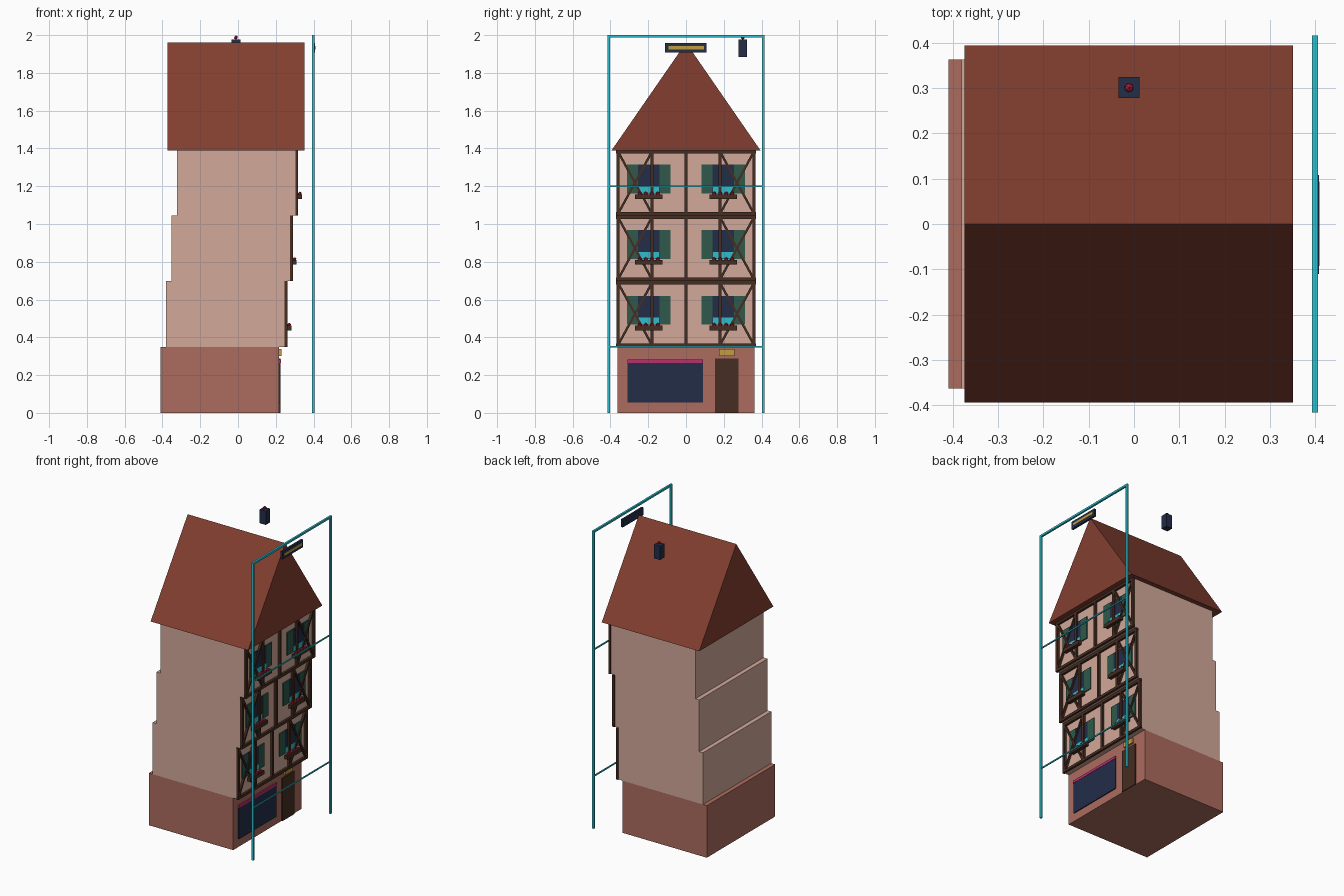
import bpy, bmesh, math
from mathutils import Matrix, Vector

if "Cube" in bpy.data.objects:
    bpy.data.objects.remove(bpy.data.objects["Cube"])


def material(name, hex_code):
    def linear(c):
        return c / 12.92 if c <= 0.04045 else ((c + 0.055) / 1.055) ** 2.4
    rgb = [linear(int(hex_code[i:i + 2], 16) / 255) for i in (0, 2, 4)]
    m = bpy.data.materials.new(name)
    m.use_nodes = True
    m.diffuse_color = (*rgb, 1)
    m.node_tree.nodes["Principled BSDF"].inputs["Base Color"].default_value = (*rgb, 1)
    return m


plaster = material("pink plaster", "D2A999")
brick = material("rose ground floor", "AC6C5E")
tile = material("roof tile", "833F30")
navy = material("navy", "232D49")
cyan = material("cyan", "2FBFCE")
green = material("shutter green", "2E594B")
timber = material("dark timber", "462D21")
gold = material("gold", "C49C3C")
magenta = material("magenta", "B8306E")
red = material("flower red", "B81E3A")


def finish(name, bm, mat):
    mesh = bpy.data.meshes.new(name)
    bm.to_mesh(mesh)
    bm.free()
    mesh.materials.append(mat)
    obj = bpy.data.objects.new(name, mesh)
    bpy.context.collection.objects.link(obj)
    return obj


def box(name, mat, x, y, z, tilt=0):
    """Box from three (low, high) ranges, tilted about its own x axis."""
    ranges = (x, y, z)
    centre = Vector([(a + b) / 2 for a, b in ranges])
    size = [b - a for a, b in ranges]
    bm = bmesh.new()
    bmesh.ops.create_cube(bm, size=1, matrix=Matrix.Translation(centre)
                          @ Matrix.Rotation(tilt, 4, 'X')
                          @ Matrix.Diagonal((*size, 1)))
    return finish(name, bm, mat)


def around(c, width):
    return (c - width / 2, c + width / 2)


def brace(name, x, start, end, width):
    """Diagonal timber in the plane of the facade."""
    dy, dz = end[0] - start[0], end[1] - start[1]
    box(name, timber, x, around((start[0] + end[0]) / 2, math.hypot(dy, dz)),
        around((start[1] + end[1]) / 2, width), math.atan2(dz, dy))


def ball(name, mat, centre, radius):
    bm = bmesh.new()
    bmesh.ops.create_icosphere(bm, subdivisions=1, radius=radius,
                               matrix=Matrix.Translation(centre))
    return finish(name, bm, mat)


# Ground floor with shop window, awning strip, door and hanging plate
HALF, DEPTH, STEP, STOREY, BASE = 0.363, 0.627, 0.0285, 0.3475, 0.35
FRONT = 0.218
box("ground_floor", brick, (FRONT - DEPTH, FRONT), (-HALF, HALF), (0, BASE))
box("shop_window", navy, (FRONT, FRONT + 0.007), (-0.31, 0.09), (0.055, 0.265))
box("shop_awning", magenta, (FRONT, FRONT + 0.009), (-0.31, 0.09), (0.265, 0.283))
box("front_door", timber, (FRONT, FRONT + 0.007), (0.153, 0.278), (0, 0.287))
box("door_plate", gold, (FRONT, FRONT + 0.012), (0.175, 0.257), (0.302, 0.337))


def window(tag, face, y, z):
    box(f"glass_{tag}", navy, (face, face + 0.006), around(y, 0.115), (z + 0.117, z + 0.27))
    box(f"lower_pane_{tag}", cyan, (face, face + 0.008), around(y, 0.11), (z + 0.117, z + 0.154))
    for side in (-1, 1):
        box(f"shutter_{tag}_{side}", green, (face, face + 0.007),
            around(y + side * 0.087, 0.058), (z + 0.117, z + 0.27))
    box(f"flower_box_{tag}", timber, (face + 0.012, face + 0.036),
        around(y, 0.145), (z + 0.087, z + 0.112))
    for i in range(4):
        ball(f"flower_{tag}_{i}", red, (face + 0.024, y + (i - 1.5) * 0.032, z + 0.116), 0.011)


# Three jettied upper storeys with timber framing
for n in range(3):
    face = FRONT + STEP * (n + 1)
    z = BASE + STOREY * n
    top = z + STOREY
    box(f"storey_{n}", plaster, (face - DEPTH, face), (-HALF, HALF), (z, top))
    frame = (face, face + 0.015)
    box(f"sill_beam_{n}", timber, frame, (-0.37, 0.37), (z, z + 0.018))
    box(f"head_beam_{n}", timber, frame, (-0.37, 0.37), (top - 0.018, top))
    for p in range(-2, 3):
        box(f"post_{n}_{p}", timber, frame, around(p * 0.18, 0.018), (z, top))
    for side in (-1, 1):
        outer, inner = side * 0.355, side * 0.185
        low, high = z + 0.018, top - 0.018
        diagonal = (face, face + 0.0135)
        brace(f"brace_up_{n}_{side}", diagonal, (outer, low), (inner, high), 0.012)
        brace(f"brace_down_{n}_{side}", diagonal, (outer, high), (inner, low), 0.012)
        window(f"{n}_{side}", face, side * 0.197, z)

# Gable roof
bm = bmesh.new()
ends = [[bm.verts.new((x, y, z)) for y, z in ((-0.394, 1.39), (0.394, 1.39), (0, 1.96))]
        for x in (-0.374, 0.351)]
for end in ends:
    bm.faces.new(end)
for i in range(3):
    j = (i + 1) % 3
    bm.faces.new((ends[0][i], ends[0][j], ends[1][j], ends[1][i]))
bmesh.ops.recalc_face_normals(bm, faces=bm.faces)
finish("gable_roof", bm, tile)

# Free-standing frame before the facade
for side in (-1, 1):
    box(f"frame_post_{side}", cyan, (0.393, 0.406), around(side * 0.41, 0.013), (0, 2))
box("frame_top", cyan, (0.393, 0.406), (-0.416, 0.416), (1.987, 2))
for i, z in enumerate((0.35, 1.2)):
    box(f"frame_rail_{i}", cyan, (0.396, 0.403), (-0.41, 0.41), around(z, 0.008))

# Hanging board with gold strip
box("sign_board", navy, (0.394, 0.408), (-0.11, 0.108), (1.907, 1.959))
box("sign_strip", gold, (0.408, 0.41), (-0.093, 0.094), (1.925, 1.942))

# Floating lantern block with red beacon
box("lantern_block", navy, around(-0.011, 0.046), around(0.301, 0.046), (1.885, 1.977))
ball("beacon", red, (-0.011, 0.301, 1.987), 0.011)
